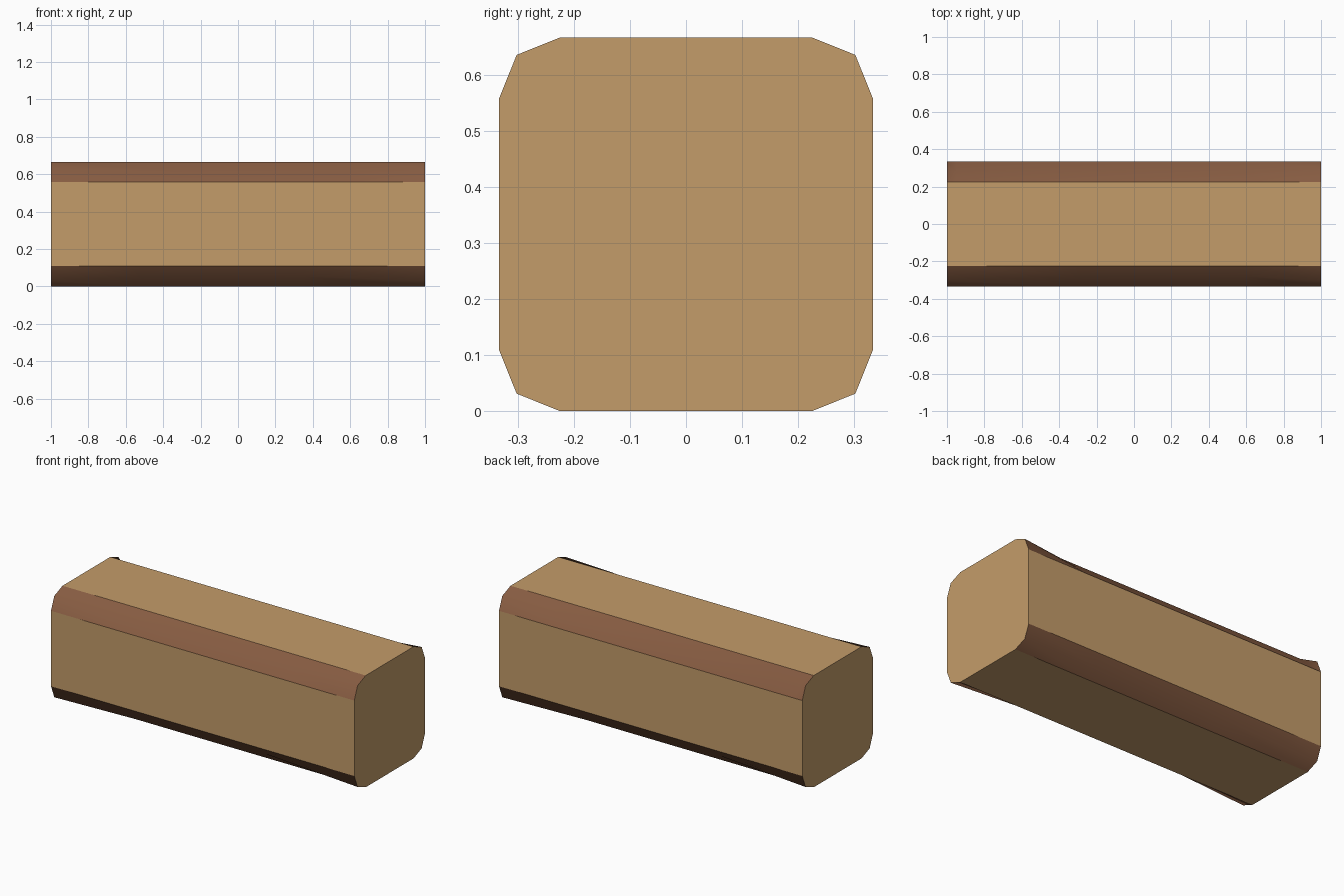
import bpy, bmesh

if "Cube" in bpy.data.objects:
    bpy.data.objects.remove(bpy.data.objects["Cube"])


def material(name, rgb):
    m = bpy.data.materials.new(name)
    m.diffuse_color = (*rgb, 1)
    m.use_nodes = True
    m.node_tree.nodes["Principled BSDF"].inputs["Base Color"].default_value = m.diffuse_color
    return m


HALF = 0.333     # half width and height of the beam
FLAT = 0.225     # where each flat side ends
ROUND = 0.302    # middle of the rounded corner at the beam ends
WORN = (HALF + FLAT) / 2   # middle of the corner where it is worn flat

# corners in order round the section: y sign, z sign, start and end of worn stretch
corners = [(-1, -1, -0.52, 0.35), (1, -1, -0.40, 0.50),
           (1, 1, -0.95, 0.61), (-1, 1, -0.30, 0.59)]

bm = bmesh.new()
strips = []
for i, (sy, sz, xa, xb) in enumerate(corners):
    rows = []
    for x in (-1, xa, xb, 1):
        mid = ROUND if abs(x) == 1 else WORN
        pts = [(HALF, FLAT), (mid, mid), (FLAT, HALF)]
        if i % 2:   # keep the points running the same way round
            pts.reverse()
        rows.append([bm.verts.new((x, sy * a, HALF + sz * b)) for a, b in pts])
    strips.append(rows)

for i, rows in enumerate(strips):
    # brown worn corner
    for r0, r1 in zip(rows, rows[1:]):
        for k in range(2):
            f = bm.faces.new((r0[k], r0[k + 1], r1[k + 1], r1[k]))
            f.material_index = 1
            f.smooth = True
    # flat side to the next corner
    nxt = strips[(i + 1) % 4]
    bm.faces.new([r[2] for r in rows] + [r[0] for r in reversed(nxt)])

# end caps
for end in (0, 3):
    bm.faces.new([v for rows in strips for v in rows[end]])

bmesh.ops.recalc_face_normals(bm, faces=bm.faces)
for e in bm.edges:
    e.smooth = all(f.material_index == 1 for f in e.link_faces)

mesh = bpy.data.meshes.new("wooden_beam")
bm.to_mesh(mesh)
bm.free()
mesh.materials.append(material("light wood", (0.552, 0.332, 0.144)))
mesh.materials.append(material("worn brown edge", (0.242, 0.107, 0.054)))
beam = bpy.data.objects.new("wooden_beam", mesh)
bpy.context.collection.objects.link(beam)
